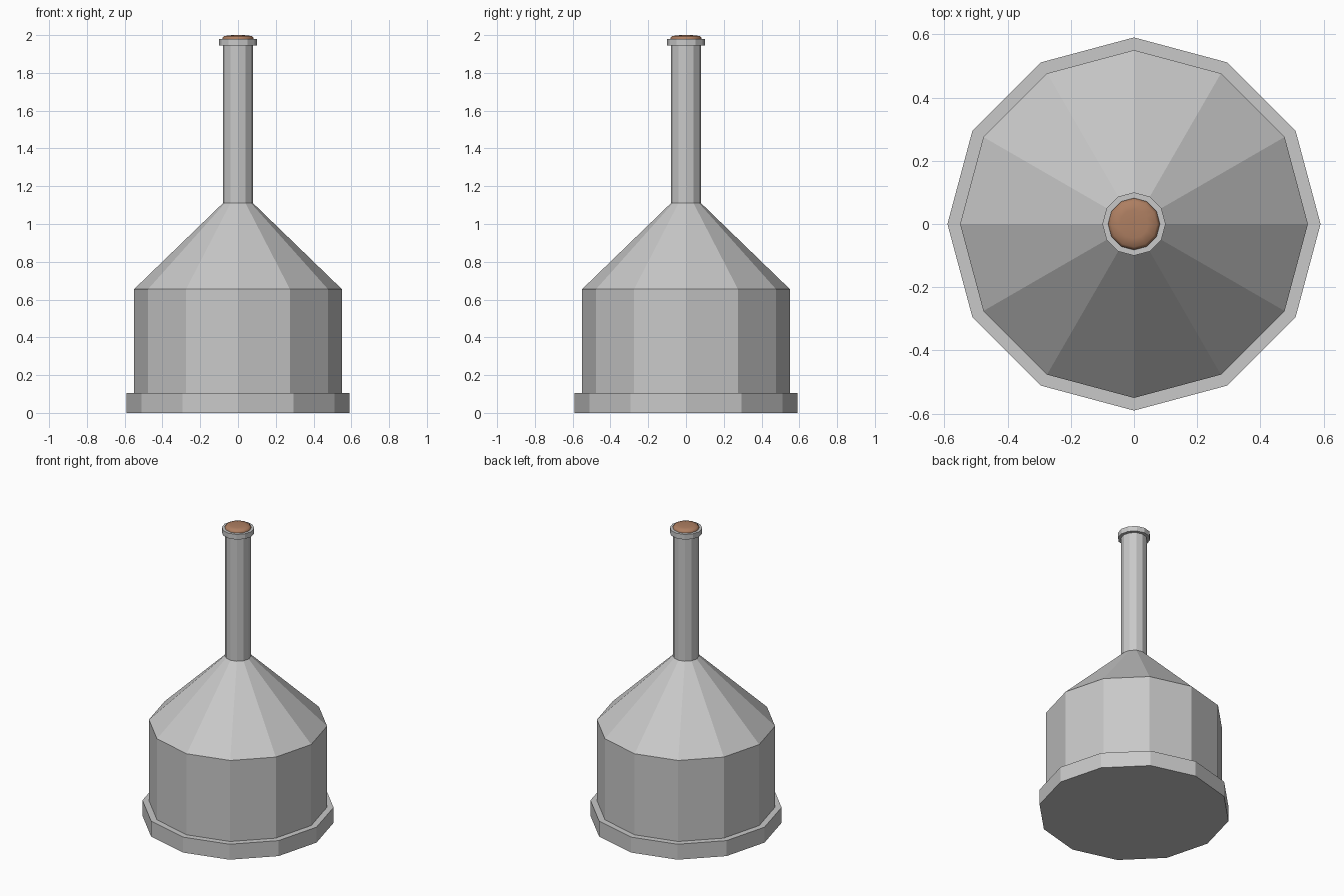
import bpy, bmesh, math

SIDES = 12

cube = bpy.data.objects.get("Cube")
if cube:
    bpy.data.objects.remove(cube, do_unlink=True)


def material(name, rgb):
    mat = bpy.data.materials.new(name)
    mat.use_nodes = True
    mat.diffuse_color = (*rgb, 1)
    mat.node_tree.nodes["Principled BSDF"].inputs["Base Color"].default_value = (*rgb, 1)
    return mat


def lathe(name, profile, mat, smooth=False):
    """Turn a (radius, height) profile around z, closing both ends."""
    bm = bmesh.new()
    rings = []
    for r, z in profile:
        rings.append([bm.verts.new((r * math.cos(math.tau * i / SIDES),
                                    r * math.sin(math.tau * i / SIDES), z))
                      for i in range(SIDES)])
    for low, high in zip(rings, rings[1:]):
        for i in range(SIDES):
            j = (i + 1) % SIDES
            bm.faces.new((low[i], low[j], high[j], high[i]))
    bm.faces.new(rings[0][::-1])
    bm.faces.new(rings[-1])
    for face in bm.faces:
        face.smooth = smooth
    mesh = bpy.data.meshes.new(name)
    bm.to_mesh(mesh)
    bm.free()
    mesh.materials.append(mat)
    obj = bpy.data.objects.new(name, mesh)
    bpy.context.collection.objects.link(obj)
    return obj


grey = material("pale grey", (0.58, 0.58, 0.58))
brown = material("cork brown", (0.42, 0.21, 0.12))

# Wide foot, body with sloping shoulder and neck, and mouth rim
lathe("foot", [(0.59, 0), (0.59, 0.105)], grey)
lathe("body", [(0.55, 0.1), (0.55, 0.655), (0.08, 1.11), (0.08, 1.96)], grey)
lathe("mouth_rim", [(0.1, 1.945), (0.1, 1.98)], grey)

# Low domed stopper
lathe("stopper", [(0.082, 1.97), (0.082, 1.985), (0.073, 1.995),
                  (0.045, 1.999), (0.015, 2.0)], brown, smooth=True)
